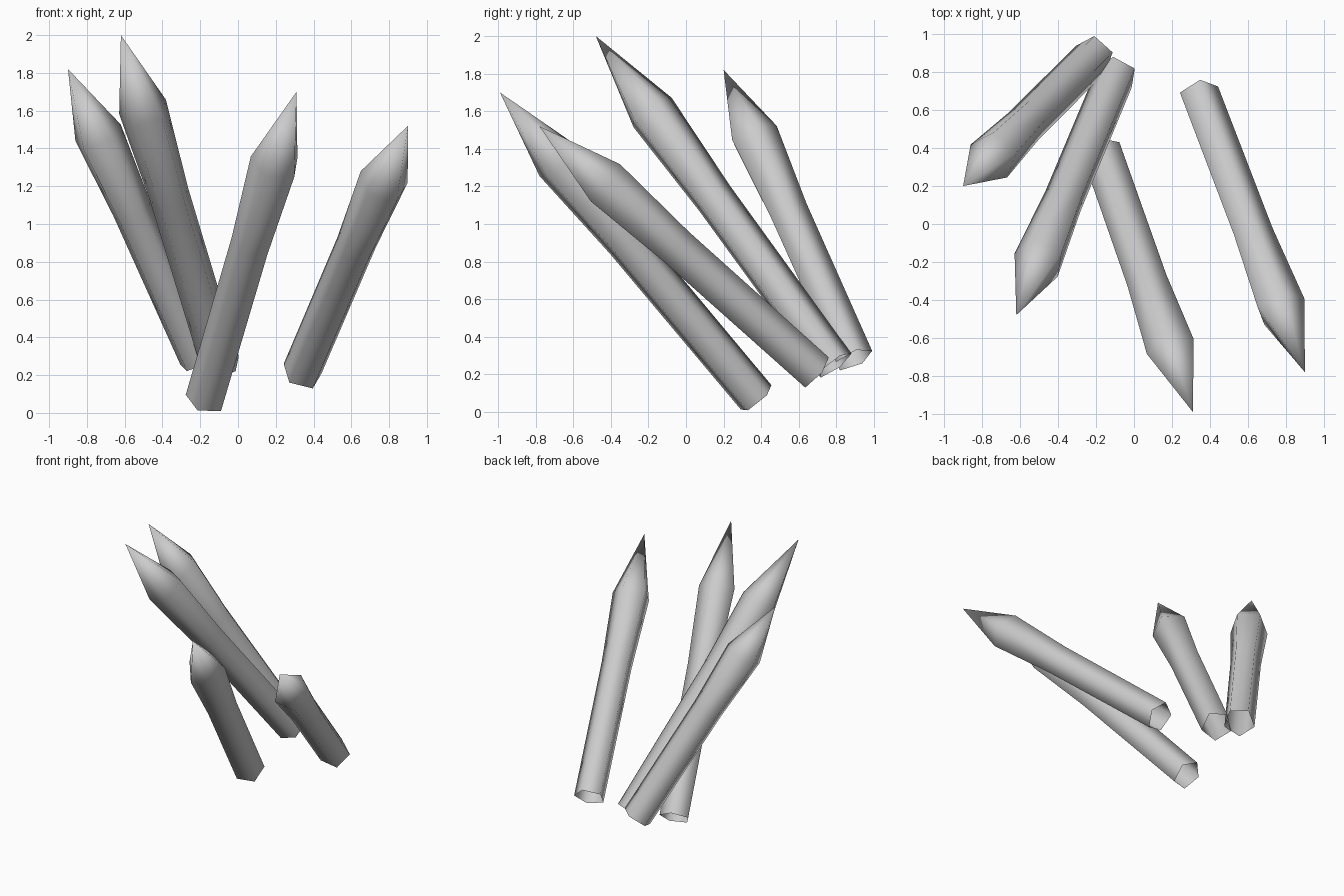
import bpy
import bmesh
from math import cos, sin, tau
from mathutils import Vector

cube = bpy.data.objects.get("Cube")
if cube:
    bpy.data.objects.remove(cube, do_unlink=True)

# Plain grey stone
stone = bpy.data.materials.new("grey_stone")
stone.use_nodes = True
grey = (0.6, 0.6, 0.6, 1.0)
stone.diffuse_color = grey
bsdf = next(n for n in stone.node_tree.nodes if n.type == "BSDF_PRINCIPLED")
bsdf.inputs["Base Color"].default_value = grey
bsdf.inputs["Roughness"].default_value = 0.9

SIDES = 5
# Distance along the shaft, ring radius
PROFILE = [(0.0, 0.11), (0.51, 0.112), (0.77, 0.136)]


def make_spike(name, base, tip, corner):
    """Five-sided shaft, open at the foot, swelling to a shoulder and a point."""
    base, tip, corner = Vector(base), Vector(tip), Vector(corner)
    axis = (tip - base).normalized()
    u = (corner - axis * corner.dot(axis)).normalized()
    v = axis.cross(u)
    bm = bmesh.new()
    rings = []
    for t, radius in PROFILE:
        centre = base.lerp(tip, t)
        angles = [tau * i / SIDES for i in range(SIDES)]
        rings.append([bm.verts.new(centre + radius * (u * cos(a) + v * sin(a)))
                      for a in angles])
    point = bm.verts.new(tip)
    for i in range(SIDES):
        j = (i + 1) % SIDES
        for low, high in zip(rings, rings[1:]):
            bm.faces.new((low[i], low[j], high[j], high[i]))
        bm.faces.new((rings[-1][i], rings[-1][j], point))
    for face in bm.faces:
        face.smooth = True
    mesh = bpy.data.meshes.new(name)
    bm.to_mesh(mesh)
    bm.free()
    mesh.materials.append(stone)
    obj = bpy.data.objects.new(name, mesh)
    bpy.context.collection.objects.link(obj)
    return obj


# Foot centre, tip, direction of one corner
make_spike("tall_spike", (-0.09, 0.79, 0.25), (-0.62, -0.48, 2.0), (-0.42, -0.67, -0.62))
make_spike("back_right_spike", (-0.21, 0.89, 0.28), (-0.9, 0.2, 1.82), (-0.55, -0.64, -0.54))
make_spike("front_spike", (-0.17, 0.375, 0.07), (0.31, -0.99, 1.7), (-0.4, -0.76, -0.52))
make_spike("left_spike", (0.34, 0.685, 0.21), (0.9, -0.78, 1.52), (0.08, 0.66, 0.75))
